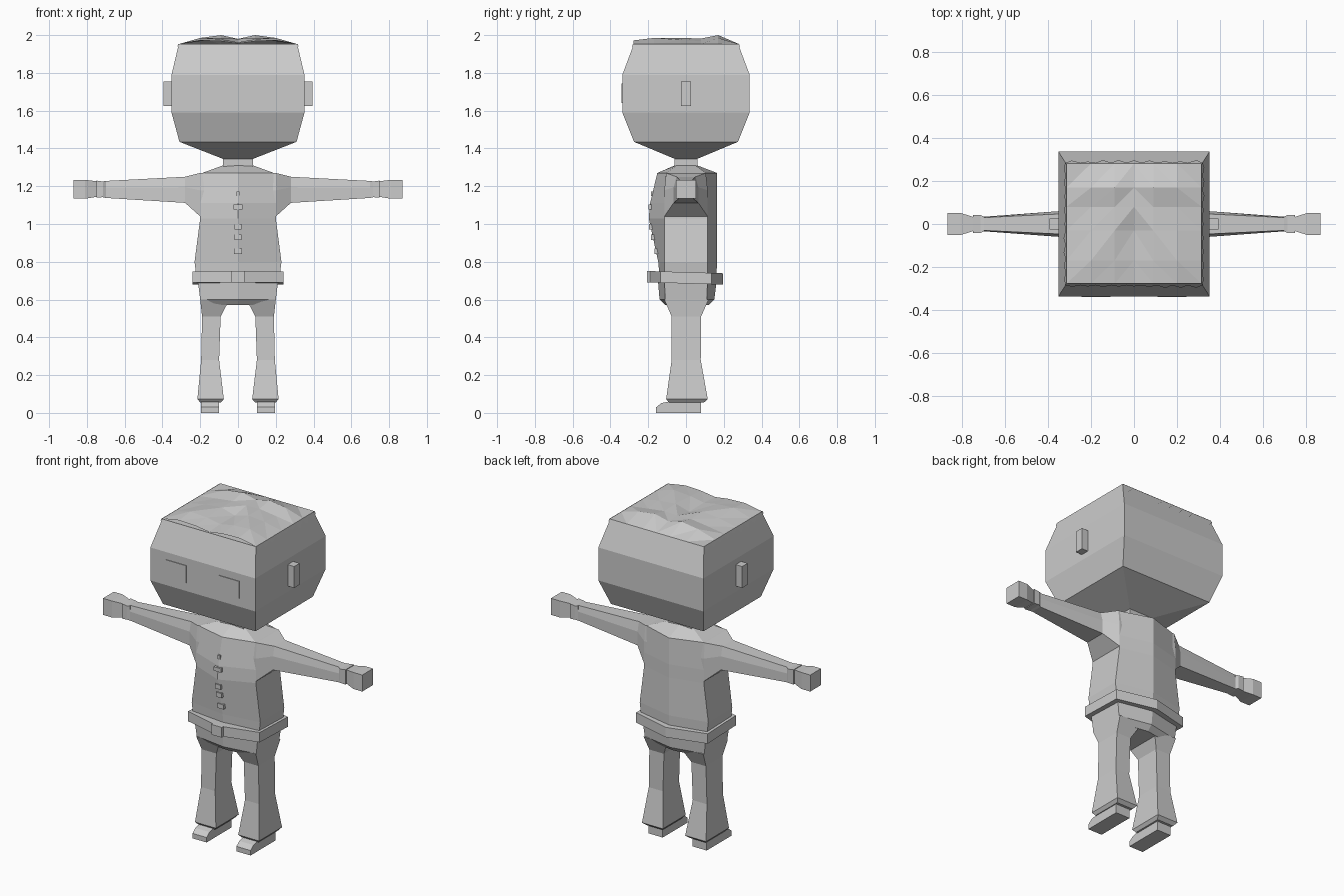
import bpy, bmesh, math, random
from mathutils import Vector

if "Cube" in bpy.data.objects:
    bpy.data.objects.remove(bpy.data.objects["Cube"])

random.seed(4)
grey = bpy.data.materials.new("plain grey")
grey.diffuse_color = (0.6, 0.6, 0.6, 1)
grey.use_nodes = True
grey.node_tree.nodes["Principled BSDF"].inputs["Base Color"].default_value = grey.diffuse_color


def finish(name, bm, recalc=True):
    if recalc:
        bmesh.ops.recalc_face_normals(bm, faces=bm.faces)
    mesh = bpy.data.meshes.new(name)
    bm.to_mesh(mesh)
    bm.free()
    mesh.materials.append(grey)
    ob = bpy.data.objects.new(name, mesh)
    bpy.context.collection.objects.link(ob)
    return ob


def loft(name, rings, caps=True):
    """Skin a list of equal-length point rings and close both ends."""
    bm = bmesh.new()
    loops = [[bm.verts.new(p) for p in r] for r in rings]
    n = len(loops[0])
    for a, b in zip(loops, loops[1:]):
        for i in range(n):
            j = (i + 1) % n
            bm.faces.new((a[i], a[j], b[j], b[i]))
    if caps:
        bm.faces.new(loops[0][::-1])
        bm.faces.new(loops[-1])
    return finish(name, bm)


def rect(z, x0, x1, y0, y1):
    return [(x0, y0, z), (x1, y0, z), (x1, y1, z), (x0, y1, z)]


def hexa(z, w, s, front, back, tilt=0.0):
    """Six-sided section: flat sides, with a ridge at front and back."""
    pts = [(0, -front), (w, -s), (w, s), (0, back), (-w, s), (-w, -s)]
    return [(x, y, z - tilt * y) for x, y in pts]


def box(name, x0, x1, y0, y1, z0, z1):
    return loft(name, [rect(z0, x0, x1, y0, y1), rect(z1, x0, x1, y0, y1)])


# Head: square section bulging in the middle
loft("head", [rect(z, -w, w, -d, d) for z, w, d in (
    (1.345, 0.08, 0.06), (1.435, 0.31, 0.275), (1.59, 0.352, 0.337),
    (1.79, 0.352, 0.337), (1.95, 0.314, 0.277))])
box("neck", -0.08, 0.08, -0.06, 0.06, 1.29, 1.36)

# Hair: faceted crown, heights mirrored across x (centre to side, front to back)
xs = (0, 0.09, 0.2, 0.315)
ys = (-0.278, -0.17, -0.03, 0.08, 0.17, 0.282)
heights = ((1.955, 1.968, 1.972, 1.952),
           (1.962, 1.978, 1.985, 1.952),
           (1.960, 1.985, 1.975, 1.952),
           (1.980, 1.982, 1.968, 1.952),
           (1.980, 2.000, 1.985, 1.952),
           (1.952, 1.952, 1.952, 1.952))
bm = bmesh.new()
grid = []
for y, row in zip(ys, heights):
    left = [bm.verts.new((-x, y, h)) for x, h in zip(xs[:0:-1], row[:0:-1])]
    grid.append(left + [bm.verts.new((x, y, h)) for x, h in zip(xs, row)])
for j in range(len(ys) - 1):
    for i in range(6):
        a, b = grid[j][i], grid[j][i + 1]
        c, d = grid[j + 1][i + 1], grid[j + 1][i]
        if i < 3:
            bm.faces.new((a, b, c))
            bm.faces.new((a, c, d))
        else:
            bm.faces.new((a, b, d))
            bm.faces.new((b, c, d))
finish("hair_crown", bm, recalc=False)

# Jagged fringe lying on the sloping head sides
bm = bmesh.new()
STEPS = 18
for k in range(4):
    ends = [(-1, -1), (1, -1), (1, 1), (-1, 1)]
    p, q = Vector(ends[k]), Vector(ends[(k + 1) % 4])
    prev = None
    for i in range(STEPS + 1):
        c = p.lerp(q, i / STEPS)
        drop = 0.012 if i % 2 == 0 else random.uniform(0.025, 0.05)
        hi = bm.verts.new((c.x * 0.317, c.y * 0.281, 1.952))
        lo = bm.verts.new((c.x * (0.317 + drop * 0.24),
                           c.y * (0.281 + drop * 0.37), 1.952 - drop))
        if prev:
            bm.faces.new((prev[0], prev[1], lo, hi))
        prev = (hi, lo)
finish("hair_fringe", bm, recalc=False)

# Jacket body
loft("jacket", [
    hexa(0.72, 0.22, 0.115, 0.14, 0.16), hexa(0.80, 0.23, 0.115, 0.147, 0.165),
    hexa(1.03, 0.20, 0.115, 0.197, 0.165), hexa(1.11, 0.20, 0.115, 0.19, 0.165),
    hexa(1.27, 0.19, 0.105, 0.152, 0.165), hexa(1.31, 0.08, 0.05, 0.06, 0.06)])

# Buttons down the front ridge
for i, (z, y, w, h) in enumerate(((1.16, -0.178, 0.008, 0.012), (1.09, -0.191, 0.024, 0.012),
                                  (0.985, -0.187, 0.018, 0.014), (0.93, -0.176, 0.018, 0.014),
                                  (0.855, -0.159, 0.02, 0.014))):
    box(f"button_{i + 1}", -w, w, y - 0.008, y + 0.02, z - h, z + h)

# Belt and buckle
loft("belt", [hexa(0.685, 0.24, 0.135, 0.2, 0.195, 0.03),
              hexa(0.745, 0.24, 0.135, 0.2, 0.195, 0.03)])
box("buckle", -0.035, 0.035, -0.206, -0.19, 0.69, 0.752)

# Trouser seat
loft("trouser_seat", [hexa(0.57, 0.19, 0.09, 0.11, 0.12),
                      hexa(0.60, 0.2, 0.11, 0.14, 0.15),
                      hexa(0.72, 0.215, 0.115, 0.15, 0.165)])

for side, s in (("left", -1), ("right", 1)):
    # Face plates and ears
    box(f"{side}_eye", *sorted((s * 0.11, s * 0.245)), -0.341, -0.33, 1.64, 1.745)
    box(f"{side}_ear", *sorted((s * 0.34, s * 0.395)), -0.026, 0.026, 1.625, 1.755)

    # Sleeve flaring into the shoulder, then cuff and hand
    def section(x, hy, z0, z1):
        return [(s * x, -hy, z0), (s * x, hy, z0), (s * x, hy, z1), (s * x, -hy, z1)]

    def shoulder(x, hy, ht, z0, z1):
        zm = z0 + (z1 - z0) * 0.6
        return [(s * x, -hy, z0), (s * x, hy, z0), (s * x, hy, zm),
                (s * x, ht, z1), (s * x, -ht, z1), (s * x, -hy, zm)]

    loft(f"{side}_sleeve", [shoulder(0.17, 0.115, 0.105, 1.03, 1.272),
                            shoulder(0.2, 0.115, 0.105, 1.04, 1.27),
                            shoulder(0.28, 0.065, 0.05, 1.112, 1.25),
                            shoulder(0.70, 0.034, 0.03, 1.138, 1.228)])
    loft(f"{side}_cuff", [section(0.70, 0.034, 1.138, 1.228), section(0.715, 0.042, 1.142, 1.225),
                          section(0.75, 0.042, 1.14, 1.23)])
    loft(f"{side}_hand", [section(0.74, 0.03, 1.145, 1.225), section(0.81, 0.052, 1.134, 1.234),
                          section(0.87, 0.052, 1.134, 1.234)])

    # Flared trouser leg
    loft(f"{side}_trouser_leg", [rect(z, *sorted((s * a, s * b)), y0, y1) for z, a, b, y0, y1 in (
        (0.055, 0.09, 0.2, -0.09, 0.095), (0.073, 0.075, 0.215, -0.105, 0.115),
        (0.28, 0.1, 0.195, -0.076, 0.078), (0.51, 0.092, 0.19, -0.076, 0.08),
        (0.6, 0.045, 0.2, -0.115, 0.12))])

    # Shoe with a sloping toe
    outline = [(-0.158, 0), (0.08, 0), (0.08, 0.06), (-0.09, 0.06), (-0.13, 0.052), (-0.158, 0.03)]
    loft(f"{side}_shoe", [[(s * x, y, z) for y, z in outline] for x in (0.1, 0.195)])
